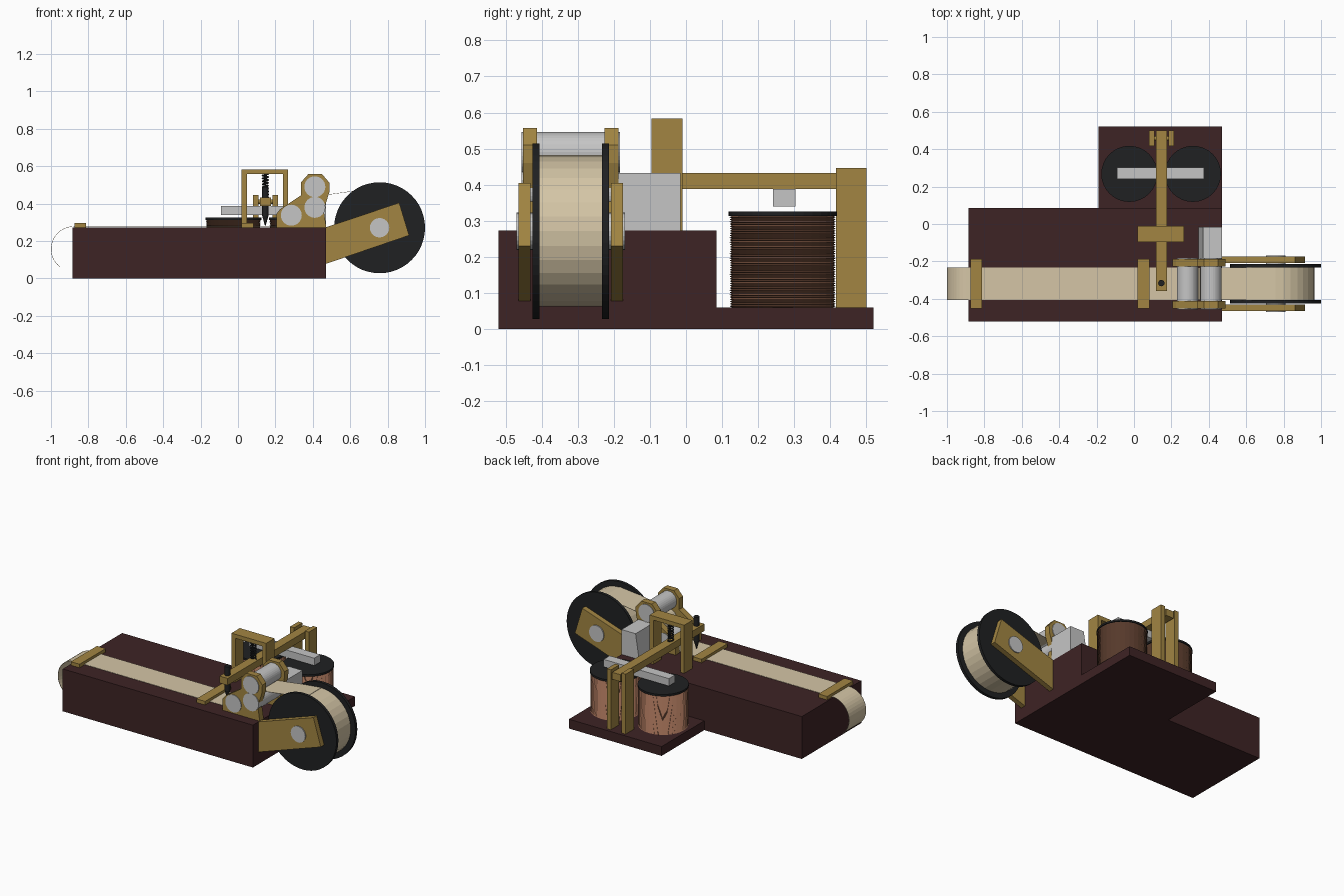
import bpy, bmesh, math
from mathutils import Vector, Matrix

if "Cube" in bpy.data.objects:
    bpy.data.objects.remove(bpy.data.objects["Cube"])


def material(name, rgb):
    m = bpy.data.materials.new(name)
    m.diffuse_color = (*rgb, 1)
    m.use_nodes = True
    m.node_tree.nodes["Principled BSDF"].inputs["Base Color"].default_value = m.diffuse_color
    return m


WOOD = material("dark_wood", (0.048, 0.017, 0.018))
BRASS = material("brass", (0.36, 0.235, 0.055))
BLACK = material("black", (0.014, 0.015, 0.016))
STEEL = material("steel", (0.56, 0.56, 0.56))
PAPER = material("paper", (0.66, 0.56, 0.38))
COPPER = material("copper", (0.27, 0.12, 0.07))


def finish(name, bm, mat, smooth=False):
    bmesh.ops.recalc_face_normals(bm, faces=bm.faces)
    me = bpy.data.meshes.new(name)
    bm.to_mesh(me)
    bm.free()
    me.materials.append(mat)
    ob = bpy.data.objects.new(name, me)
    bpy.context.collection.objects.link(ob)
    if smooth:
        bpy.context.view_layer.objects.active = ob
        ob.select_set(True)
        bpy.ops.object.shade_smooth_by_angle(angle=math.radians(35))
        ob.select_set(False)
    return ob


def box(name, x, y, z, mat):
    bm = bmesh.new()
    bmesh.ops.create_cube(bm, size=1)
    for v in bm.verts:
        v.co = Vector([(r[0] + r[1]) / 2 + c * (r[1] - r[0]) for c, r in zip(v.co, (x, y, z))])
    return finish(name, bm, mat)


def plate(name, pts, y0, y1, mat):
    """Extrude an x-z outline from y0 to y1."""
    bm = bmesh.new()
    face = bm.faces.new([bm.verts.new((x, y0, z)) for x, z in pts])
    geo = bmesh.ops.extrude_face_region(bm, geom=[face])["geom"]
    bmesh.ops.translate(bm, vec=(0, y1 - y0, 0), verts=[g for g in geo if isinstance(g, bmesh.types.BMVert)])
    return finish(name, bm, mat)


def rod(name, a, b, r, mat, segs=32, r2=None, smooth=False):
    """Cylinder or cone between two points."""
    a, b = Vector(a), Vector(b)
    bm = bmesh.new()
    rot = Vector((0, 0, 1)).rotation_difference(b - a).to_matrix().to_4x4()
    bmesh.ops.create_cone(bm, cap_ends=True, segments=segs, radius1=r, radius2=r if r2 is None else r2,
                          depth=(b - a).length, matrix=Matrix.Translation((a + b) / 2) @ rot)
    return finish(name, bm, mat, smooth)


# stepped wooden base
box("main_base", (-0.885, 0.47), (-0.52, 0.085), (0, 0.273), WOOD)
box("coil_base", (-0.19, 0.47), (0.085, 0.52), (0, 0.06), WOOD)

# electromagnet coils with ridged windings and black caps
SEG, TURNS, CY = 32, 40, 0.268
for side, cx in (("left", -0.025), ("right", 0.315)):
    bm = bmesh.new()
    rings = []
    for i in range(2 * TURNS + 1):
        r = 0.147 if i % 2 else 0.141
        z = 0.06 + 0.253 * i / (2 * TURNS)
        rings.append([bm.verts.new((cx + r * math.cos(k * math.tau / SEG),
                                    CY + r * math.sin(k * math.tau / SEG), z)) for k in range(SEG)])
    for lo, hi in zip(rings, rings[1:]):
        for k in range(SEG):
            n = (k + 1) % SEG
            bm.faces.new((lo[k], lo[n], hi[n], hi[k]))
    bm.faces.new(rings[0])
    bm.faces.new(rings[-1])
    finish(side + "_coil_winding", bm, COPPER)
    rod(side + "_coil_cap", (cx, CY, 0.313), (cx, CY, 0.325), 0.15, BLACK)

# armature bar, lever beam and rear pivot posts
box("armature_bar", (-0.09, 0.375), (0.241, 0.303), (0.34, 0.388), STEEL)
box("lever_beam", (0.118, 0.176), (-0.357, 0.5), (0.388, 0.433), BRASS)
for side, x0 in (("left", 0.08), ("right", 0.185)):
    box(side + "_pivot_post", (x0, x0 + 0.029), (0.416, 0.5), (0.06, 0.446), BRASS)
rod("pivot_pin", (0.085, 0.458, 0.411), (0.209, 0.458, 0.411), 0.012, BRASS, 12)

# gantry over the lever with a return spring
plate("gantry", [(0.02, 0.273), (0.02, 0.583), (0.267, 0.583), (0.267, 0.273), (0.24, 0.273),
                 (0.24, 0.557), (0.047, 0.557), (0.047, 0.273)], -0.095, -0.01, BRASS)
cu = bpy.data.curves.new("return_spring", "CURVE")
cu.dimensions = "3D"
cu.bevel_depth = 0.0045
cu.bevel_resolution = 1
sp = cu.splines.new("POLY")
N, COILS = 128, 8
sp.points.add(N)
for i, p in enumerate(sp.points):
    a = math.tau * COILS * i / N
    p.co = (0.146 + 0.015 * math.cos(a), -0.052 + 0.015 * math.sin(a), 0.433 + 0.125 * i / N, 1)
cu.materials.append(BLACK)
bpy.context.collection.objects.link(bpy.data.objects.new("return_spring", cu))

# marking stylus at the front of the lever
rod("stylus_body", (0.146, -0.316, 0.335), (0.146, -0.316, 0.49), 0.017, BLACK, 16)
rod("stylus_tip", (0.146, -0.316, 0.335), (0.146, -0.316, 0.282), 0.017, BLACK, 16, 0.002)

# paper guide bars
for name, x0 in (("front_paper_guide", 0.02), ("end_paper_guide", -0.875)):
    box(name, (x0, x0 + 0.062), (-0.452, -0.187), (0.273, 0.296), BRASS)

# drive housing with one sloping side
plate("drive_housing", [(0.345, 0.273), (0.37, 0.433), (0.47, 0.433), (0.47, 0.273)], -0.187, -0.015, STEEL)

# roller brackets and reel arms, one pair on each side of the paper
BRACKET = [(0.205, 0.273), (0.205, 0.345), (0.225, 0.37), (0.338, 0.445), (0.338, 0.515), (0.375, 0.557),
           (0.45, 0.557), (0.49, 0.51), (0.488, 0.46), (0.458, 0.365), (0.472, 0.273)]
ARM = [(0.47, 0.273), (0.862, 0.405), (0.915, 0.23), (0.47, 0.078)]
MID = -0.3195
for side, s in (("front", -1), ("back", 1)):
    plate(side + "_roller_bracket", BRACKET, MID + s * 0.093, MID + s * 0.133, BRASS)
    plate(side + "_reel_arm", ARM, MID + s * 0.111, MID + s * 0.1445, BRASS)
    rod(side + "_reel_flange", (0.757, MID + s * 0.087, 0.271), (0.757, MID + s * 0.106, 0.271), 0.243, BLACK, 48)

# feed rollers
ROLLERS = (("feed", 0.285, 0.338), ("lower", 0.411, 0.38), ("upper", 0.411, 0.49))
for name, x, z in ROLLERS:
    rod(name + "_roller", (x, MID - 0.137, z), (x, MID + 0.137, z), 0.056, STEEL, 32)

# paper reel and axle
rod("paper_roll", (0.757, MID - 0.087, 0.271), (0.757, MID + 0.087, 0.271), 0.209, PAPER, 32)
rod("reel_axle", (0.757, MID - 0.151, 0.271), (0.757, MID + 0.151, 0.271), 0.052, STEEL, 24)


# paper strip: curled end, flat run, around the rollers, up to the reel
def arc(cx, cz, r, a0, a1, n):
    return [(cx + r * math.cos(math.radians(a0 + (a1 - a0) * i / n)),
             cz + r * math.sin(math.radians(a0 + (a1 - a0) * i / n))) for i in range(n + 1)]


path = arc(-0.878, 0.157, 0.121, 232, 90, 16)
path += arc(0.285, 0.338, 0.060, -90, -5, 6)
path += arc(0.411, 0.38, 0.058, 165, 100, 5)
path += [(0.61, 0.466), (0.7, 0.475), (0.757, 0.481)]
bm = bmesh.new()
rows = [[bm.verts.new((x, MID + s * 0.087, z)) for s in (-1, 1)] for x, z in path]
for a, b in zip(rows, rows[1:]):
    bm.faces.new((a[0], a[1], b[1], b[0]))
strip = finish("paper_strip", bm, PAPER)
sol = strip.modifiers.new("thickness", "SOLIDIFY")
sol.thickness = 0.002
sol.offset = 0
